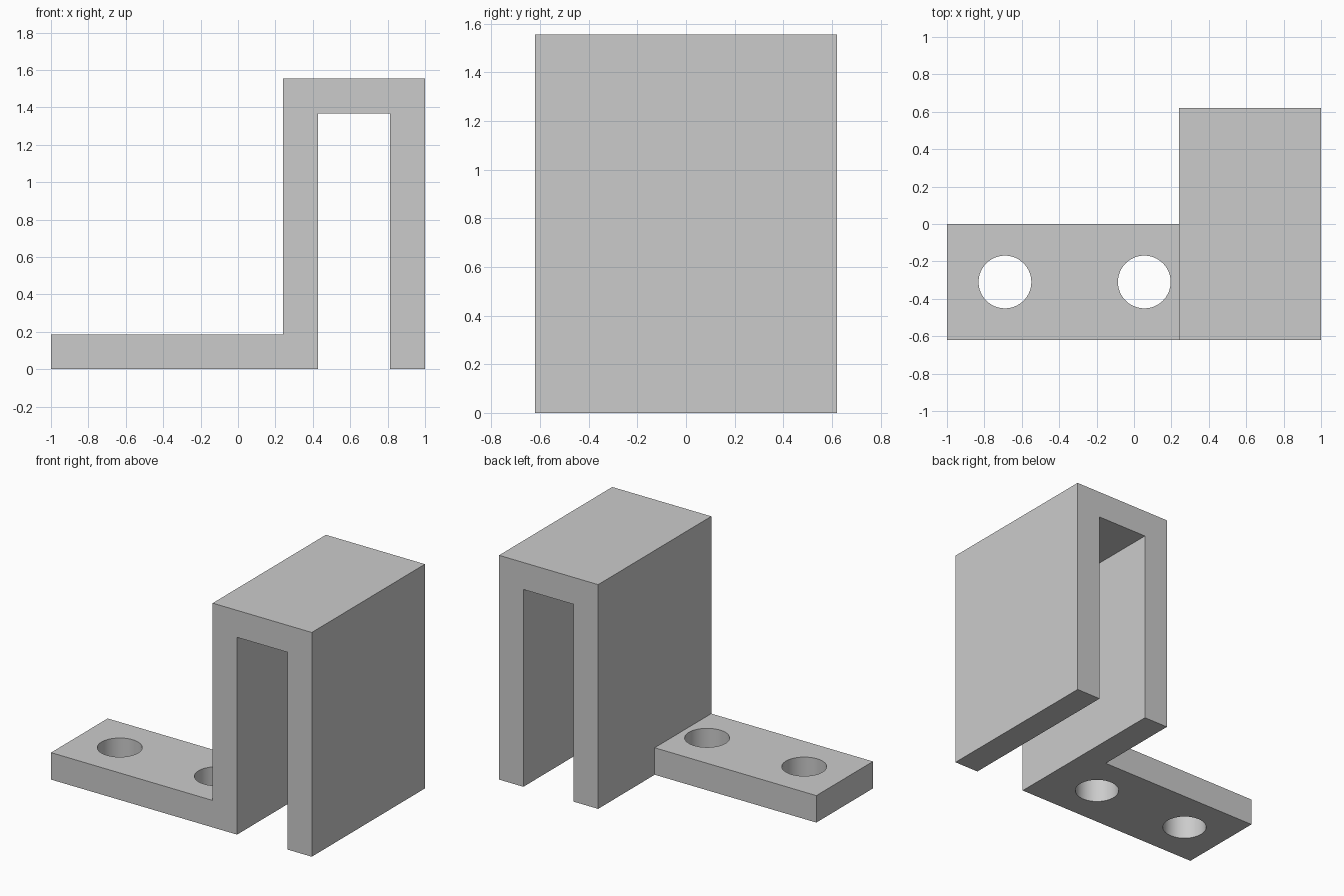
import bpy
import bmesh
import math
from mathutils import Matrix, Vector

default = bpy.data.objects.get("Cube")
if default:
    bpy.data.objects.remove(default, do_unlink=True)

# Main dimensions
HALF_DEPTH = 0.62
THICK = 0.187
HEIGHT = 1.555
HOOK_X = 0.24
HOLE_RADIUS = 0.141
HOLES_X = (-0.69, 0.055)

grey = bpy.data.materials.new("plain grey")
grey.use_nodes = True
colour = (0.6, 0.6, 0.6, 1)
grey.diffuse_color = colour
grey.node_tree.nodes["Principled BSDF"].inputs["Base Color"].default_value = colour


def add_object(name, bm):
    bmesh.ops.recalc_face_normals(bm, faces=bm.faces)
    mesh = bpy.data.meshes.new(name)
    bm.to_mesh(mesh)
    bm.free()
    mesh.materials.append(grey)
    obj = bpy.data.objects.new(name, mesh)
    bpy.context.collection.objects.link(obj)
    return obj


def prism(name, profile, y0, y1):
    """Extrude an x-z profile from y0 to y1."""
    bm = bmesh.new()
    face = bm.faces.new([bm.verts.new((x, y0, z)) for x, z in profile])
    new = bmesh.ops.extrude_face_region(bm, geom=[face])["geom"]
    verts = [v for v in new if isinstance(v, bmesh.types.BMVert)]
    bmesh.ops.translate(bm, verts=verts, vec=Vector((0, y1 - y0, 0)))
    return add_object(name, bm)


def cylinder(name, x, y):
    bm = bmesh.new()
    bmesh.ops.create_cone(bm, cap_ends=True, segments=64, radius1=HOLE_RADIUS,
                          radius2=HOLE_RADIUS, depth=1,
                          matrix=Matrix.Translation((x, y, THICK / 2)))
    return add_object(name, bm)


# Bracket: mounting foot, inner wall, top and outer wall in one profile
inner, outer = HOOK_X + THICK, 1 - THICK
bracket = prism("hook_bracket", [
    (-1, 0), (inner, 0), (inner, HEIGHT - THICK), (outer, HEIGHT - THICK),
    (outer, 0), (1, 0), (1, HEIGHT), (HOOK_X, HEIGHT),
    (HOOK_X, THICK), (-1, THICK)], -HALF_DEPTH, HALF_DEPTH)

# Cutters: the rear half of the foot and the two screw holes
cutters = [prism("foot_trim", [(-2, -1), (HOOK_X, -1), (HOOK_X, 1), (-2, 1)], 0, 1)]
cutters += [cylinder("screw_hole", x, -HALF_DEPTH / 2) for x in HOLES_X]

bpy.context.view_layer.objects.active = bracket
bracket.select_set(True)
for cutter in cutters:
    cutter.hide_render = True
    mod = bracket.modifiers.new(cutter.name, "BOOLEAN")
    mod.operation = "DIFFERENCE"
    mod.solver = "EXACT"
    mod.object = cutter
    bpy.ops.object.modifier_apply(modifier=mod.name)
    bpy.data.objects.remove(cutter, do_unlink=True)

# Smooth hole walls, sharp corners
bpy.ops.object.shade_smooth_by_angle(angle=math.radians(30))
